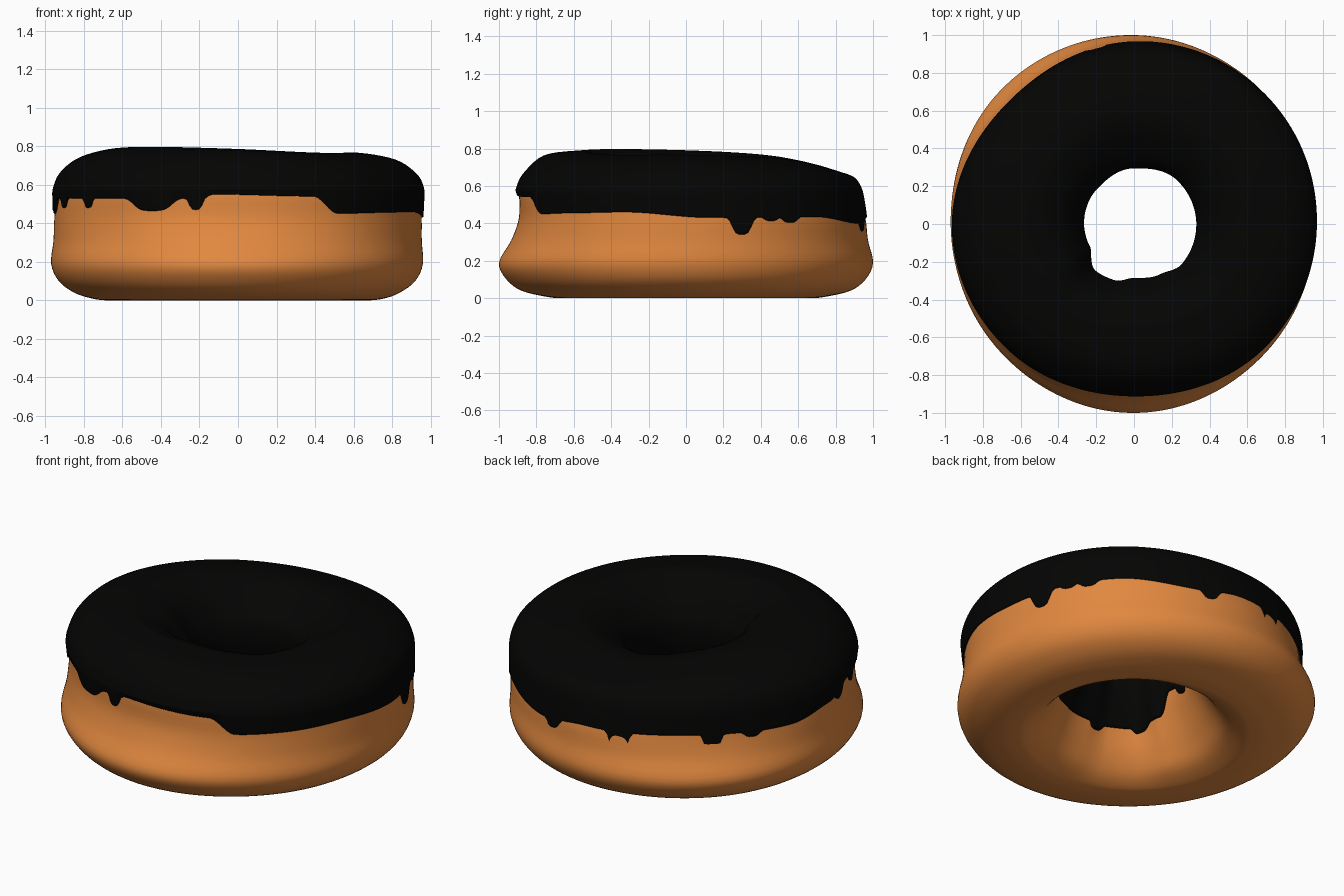
import bpy
from math import cos, sin, radians, exp, floor

if "Cube" in bpy.data.objects:
    bpy.data.objects.remove(bpy.data.objects["Cube"])

N = 360          # segments round the ring


def catmull(a, b, c, d, t):
    return 0.5 * (2*b + (c - a)*t + (2*a - 5*b + 4*c - d)*t*t + (3*b - a - 3*c + d)*t**3)


def ring(values):
    """Smooth periodic function of azimuth (degrees) through equally spaced values."""
    n = len(values)

    def f(az):
        u = (az % 360) / 360 * n
        i = floor(u)
        return catmull(*(values[(i + k) % n] for k in (-1, 0, 1, 2)), u - i)
    return f


def keyed(keys):
    """Periodic eased function of azimuth through (degrees, value) keys."""
    def f(az):
        az %= 360
        pts = [(keys[-1][0] - 360, keys[-1][1])] + keys + [(keys[0][0] + 360, keys[0][1])]
        for (a, p), (b, q) in zip(pts, pts[1:]):
            if a <= az <= b:
                t = (az - a) / (b - a)
                return p + (q - p) * t*t*(3 - 2*t)
    return f


def curve(pts, closed, steps):
    """Catmull-Rom section through (radius, height) points."""
    n, out = len(pts), []
    for i in range(n if closed else n - 1):
        idx = [(i + k) % n if closed else min(max(i + k, 0), n - 1) for k in (-1, 0, 1, 2)]
        for s in range(steps):
            out.append([catmull(*(pts[j][c] for j in idx), s / steps) for c in (0, 1)])
    if not closed:
        out.append(list(pts[-1]))
    return out


def sweep(name, section, closed, color):
    """Skin sections placed at each azimuth into a ring."""
    verts, faces = [], []
    for a in range(N):
        az = 360 * a / N
        sec = section(az)
        m = len(sec)
        verts += [(r * cos(radians(az)), r * sin(radians(az)), max(z, 0)) for r, z in sec]
        b = (a + 1) % N
        for j in range(m if closed else m - 1):
            k = (j + 1) % m
            faces.append((a*m + j, b*m + j, b*m + k, a*m + k))
    me = bpy.data.meshes.new(name)
    me.from_pydata(verts, [], faces)
    me.shade_smooth()
    mat = bpy.data.materials.new(name)
    mat.diffuse_color = color
    mat.use_nodes = True
    mat.node_tree.nodes["Principled BSDF"].inputs["Base Color"].default_value = mat.diffuse_color
    me.materials.append(mat)
    ob = bpy.data.objects.new(name, me)
    bpy.context.collection.objects.link(ob)
    return ob


# Shape controls every 45 degrees from +x, counter-clockwise
base_r = ring([.96, .975, 1.0, 1.0, .97, .98, 1.0, .975])
icing_r = ring([.97, .985, .975, .935, .97, .94, .91, .95])
crest = ring([.765, .75, .725, .765, .788, .795, .785, .765])
lean = ring([.005, .015, .035, .012, .01, .0, .0, .0])        # icing wall tilts inwards
shoulder = ring([.035, .04, .05, .045, .045, .035, .022, .03])  # drop from crest to shoulder
hole = keyed([(0, .33), (45, .325), (90, .295), (135, .27), (180, .265), (207, .262),
              (231, .32), (250, .315), (270, .285), (298, .30), (320, .33)])

# Icing lower edge outside and inside, and drips as (azimuth, half width, depth)
outer_edge = keyed([(8, .43), (45, .435), (70, .40), (90, .44), (122, .445), (163, .43),
                    (180, .47), (192, .53), (232, .53), (258, .53), (262, .55),
                    (295, .54), (304, .45), (320, .455), (340, .46)])
outer_drips = [(18, 3.5, .09), (28, 2.5, .02), (35, 3, .03), (76, 3, .05), (102, 3.5, .125),
               (134, 3, .115), (148, 3, .03), (187, 2.5, .05), (198, 2, .05), (214, 2, .05),
               (241, 7.5, .065), (256, 2.5, .06)]
inner_edge = keyed([(0, .33), (60, .34), (110, .34), (140, .36), (160, .40), (188, .40),
                    (206, .28), (240, .26), (275, .25), (320, .25)])
inner_drips = [(30, 8, .05), (85, 7, .05), (170, 6, .05), (225, 6, .03), (262, 6, .03)]


def edge(base, drips, az):
    z = base(az)
    for c, w, d in drips:
        z -= d * exp(-((((az - c + 180) % 360) - 180) / w) ** 4)
    return z


def dough_section(az):
    b, i, h, c, l = base_r(az), icing_r(az), hole(az), crest(az), lean(az)
    k = .4 * h + .18                     # lower hole evens out to a circle
    return curve([(.61, .004), (.68, 0), (.76, .01), (b - .12, .04), (b - .04, .1), (b, .19),
                  (b*.4 + (i - .02)*.6, .31), (i - .017, .43), (i - .022 - l, .56),
                  (i - .06 - l, .62), (i - .17, c - .03 - shoulder(az)), (i - .33, c - .03),
                  (h + .24, c - .04), (h + .12, c - .10), (h + .04, .58), (h + .02, .5),
                  (h + .04, .38), (.5*h + .5*k + .095, .25), (k + .15, .14), (k + .22, .05)],
                 True, 4)


def icing_section(az):
    i, h, c, l = icing_r(az), hole(az), crest(az), lean(az)
    e, f = edge(outer_edge, outer_drips, az), edge(inner_edge, inner_drips, az)
    q, g = .5 - f, (.5 - f) / 2
    return curve([(i - .008, e), (i - .001 - l/2, (e + .585) / 2), (i - l, .585),
                  (i - .038 - l, .635 + .35*(c - .7)), (i - .15, c - shoulder(az)),
                  (i - .33, c), (h + .22, c - .01), (h + .10, c - .075),
                  (h + .018, .585), (h, .5), (h + 1.3*g*g, .5 - g), (h + 1.3*q*q, f)], False, 5)


# Dough ring
sweep("dough", dough_section, True, (.75, .245, .05, 1))

# Chocolate icing shell with drips
icing = sweep("icing", icing_section, False, (.0012, .0012, .001, 1))
mod = icing.modifiers.new("thickness", 'SOLIDIFY')
mod.thickness = .03
mod.offset = -1
